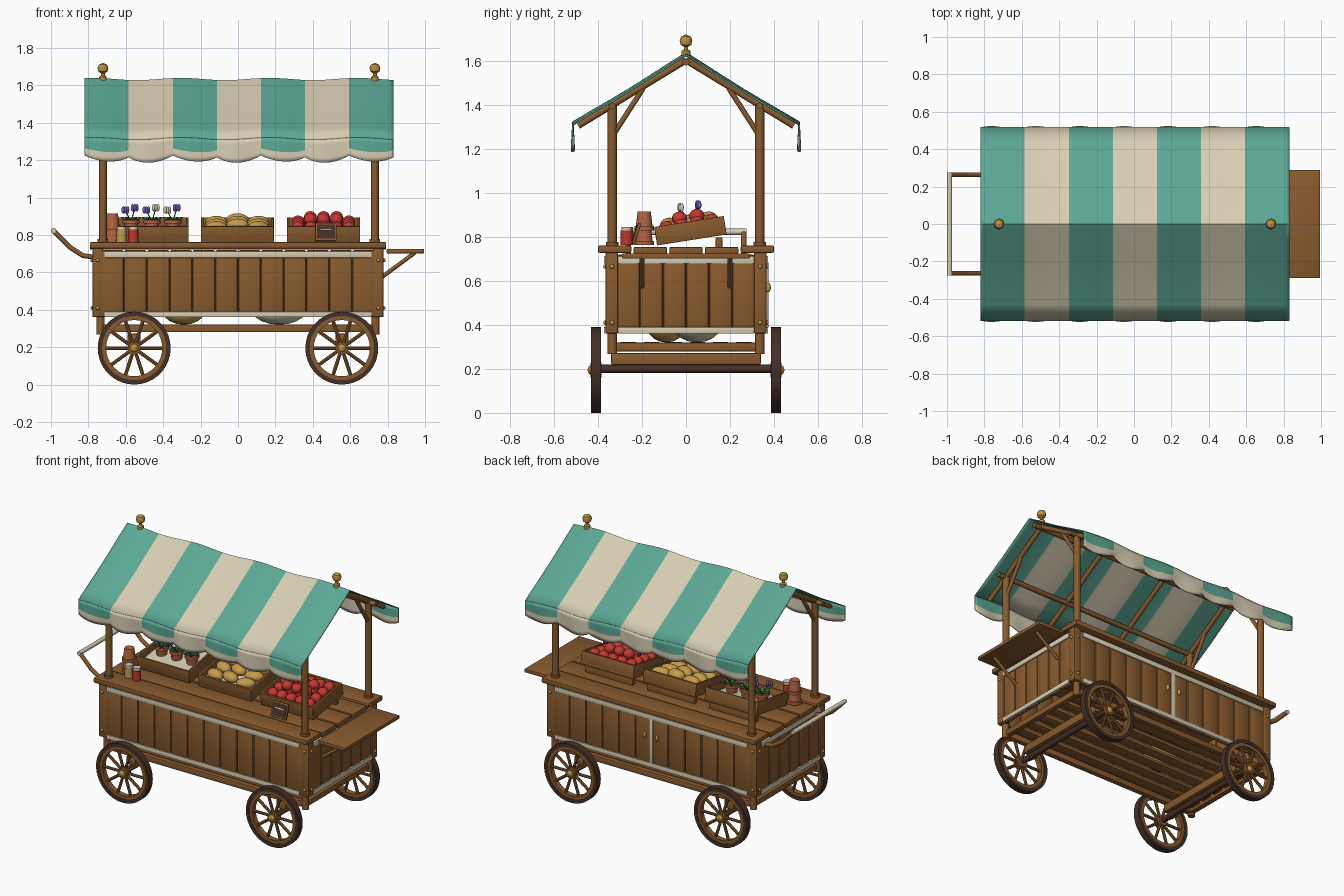
import bpy, bmesh, random
from math import sin, cos, pi, radians
from mathutils import Matrix, Vector

random.seed(4)
if "Cube" in bpy.data.objects:
    bpy.data.objects.remove(bpy.data.objects["Cube"])
made = []


def material(name, *rgb):
    m = bpy.data.materials.new(name)
    m.use_nodes = True
    m.diffuse_color = (*rgb, 1)
    m.node_tree.nodes["Principled BSDF"].inputs["Base Color"].default_value = (*rgb, 1)
    return m


wood = material("wood", .25, .105, .028)
dark = material("dark_wood", .06, .03, .02)
teal = material("teal_cloth", .107, .39, .30)
cream = material("cream", .68, .61, .45)
brass = material("brass", .50, .28, .045)
red = material("tomato_red", .55, .04, .03)
clay = material("terracotta", .45, .13, .055)
green = material("leaf_green", .03, .15, .05)
purple = material("petal_purple", .17, .10, .48)
yellow = material("squash_yellow", .56, .33, .07)


def finish(name, bm, mats, matrix=Matrix()):
    bmesh.ops.recalc_face_normals(bm, faces=bm.faces)
    me = bpy.data.meshes.new(name)
    bm.to_mesh(me)
    bm.free()
    for m in mats if isinstance(mats, list) else [mats]:
        me.materials.append(m)
    ob = bpy.data.objects.new(name, me)
    bpy.context.collection.objects.link(ob)
    ob.matrix_world = matrix
    made.append(ob)
    return ob


def box(name, loc, size, mat, bevel=.006, frame=Matrix()):
    bm = bmesh.new()
    bmesh.ops.create_cube(bm, size=1)
    bmesh.ops.scale(bm, vec=size, verts=bm.verts)
    if bevel:
        bmesh.ops.bevel(bm, geom=bm.edges[:], offset=bevel, segments=2, profile=.5, affect='EDGES')
    return finish(name, bm, mat, frame @ Matrix.Translation(loc))


def rod(name, a, b, r, mat, sides=12):
    a, b = Vector(a), Vector(b)
    bm = bmesh.new()
    bmesh.ops.create_cone(bm, cap_ends=True, segments=sides, radius1=r, radius2=r, depth=(b - a).length)
    turn = (b - a).to_track_quat('Z', 'Y').to_matrix().to_4x4()
    return finish(name, bm, mat, Matrix.Translation((a + b) / 2) @ turn)


def ball(name, loc, size, mat, turn=Matrix()):
    bm = bmesh.new()
    bmesh.ops.create_uvsphere(bm, u_segments=14, v_segments=9, radius=1)
    bmesh.ops.scale(bm, vec=size, verts=bm.verts)
    return finish(name, bm, mat, Matrix.Translation(loc) @ turn)


def lathe(name, profile, mat, matrix, sides=20, closed=False):
    bm = bmesh.new()
    rings = [[bm.verts.new((r * cos(2 * pi * i / sides), r * sin(2 * pi * i / sides), z))
              for i in range(sides)] for r, z in profile]
    pairs = list(zip(rings, rings[1:])) + ([(rings[-1], rings[0])] if closed else [])
    for p, q in pairs:
        for i in range(sides):
            j = (i + 1) % sides
            bm.faces.new((p[i], p[j], q[j], q[i]))
    if not closed:
        bm.faces.new(rings[0])
        bm.faces.new(rings[-1])
    return finish(name, bm, mat, matrix)


def ring(name, inner, outer, half, mat, matrix):
    lathe(name, [(inner, -half), (outer, -half), (outer, half), (inner, half)], mat, matrix, 36, True)


# Wheels, axles and bolsters
for x in (-.555, .555):
    rod("axle", (x, -.42, .2), (x, .42, .2), .019, dark)
    box("bolster", (x, 0, .245), (.07, .68, .054), wood)
    for s in (-1, 1):
        hub = Matrix.Translation((x, s * .409, .195)) @ Matrix.Rotation(pi / 2, 4, 'X')
        ring("tyre", .172, .195, .022, dark, hub)
        ring("wheel_rim", .15, .174, .018, wood, hub)
        rod("wheel_hub", (x, s * .385, .195), (x, s * .435, .195), .034, wood, 16)
        ball("hub_cap", (x, s * .432, .195), (.022, .015, .022), brass)
        for k in range(10):
            c, d = cos(pi * k / 5), sin(pi * k / 5)
            rod("spoke", (x + .025 * c, s * .409, .195 + .025 * d),
                (x + .157 * c, s * .409, .195 + .157 * d), .0095, wood, 8)

# Lower deck
for i in range(6):
    box("deck_slat", (0, (i - 2.5) * .105, .311), (1.44, .072, .022), wood, .004)
for s in (-1, 1):
    box("side_beam", (0, s * .335, .30), (1.44, .036, .04), wood)
    box("end_beam", (s * .727, 0, .30), (.036, .66, .04), wood)
ball("grain_sack", (-.29, -.09, .40), (.12, .09, .08), yellow)
ball("flour_sack", (.22, .05, .40), (.15, .11, .08), cream)

# Body of rounded vertical planks with cream rails
for s in (-1, 1):
    for i in range(12):
        box("side_plank", ((i - 5.5) * .122, s * .348, .54), (.122, .036, .36), wood, .014)
    for i in range(6):
        box("end_plank", (s * .752, (i - 2.5) * .105, .54), (.036, .105, .36), wood, .014)
    for z, h in ((.695, .034), (.375, .03)):
        box("side_rail", (0, s * .366, z), (1.43, .014, h), cream, .003)
        box("end_rail", (s * .771, 0, z), (.014, .62, h), cream, .003)
    for t in (-1, 1):
        box("corner_post", (s * .75, t * .337, .55), (.058, .058, .38), wood, .01)
        rod("corner_leg", (s * .735, t * .335, .268), (s * .735, t * .335, .4), .022, wood)
        for z in (.41, .665):
            ball("side_bolt", (s * .75, t * .368, z), (.01, .008, .01), brass)
            ball("end_bolt", (s * .781, t * .337, z), (.008, .01, .01), brass)
    ball("door_pull", (s * .045, .372, .57), (.01, .014, .022), brass)
box("door_strip", (0, .367, .535), (.03, .014, .3), cream, .003)

# Counter top
for i in range(5):
    edge = i in (0, 4)
    box("counter_plank", (0, (i - 2) * .162, .744 if edge else .738), (1.585, .152, .034), wood, .008)

# Folding side shelf with braces
box("side_shelf", (.895, 0, .713), (.2, .58, .024), wood, .005)
for s in (-1, 1):
    rod("shelf_brace", (.77, s * .2, .575), (.945, s * .2, .705), .011, wood)
    # Push handle arms
    path = [(-.76, .68), (-.83, .69), (-.90, .735), (-.985, .82)]
    for (x0, z0), (x1, z1) in zip(path, path[1:]):
        rod("handle_arm", (x0, s * .263, z0), (x1, s * .263, z1), .013, wood)
        ball("handle_joint", (x1, s * .263, z1), (.013, .013, .013), wood)
rod("handle_grip", (-.986, -.276, .823), (-.986, .276, .823), .014, cream)

# Canopy frame
for x in (-.722, .732):
    for s in (-1, 1):
        rod("canopy_post", (x, s * .335, .75), (x, s * .335, 1.405), .021, wood)
        rod("post_collar", (x, s * .335, .76), (x, s * .335, .777), .028, wood)
        rod("canopy_brace", (x, s * .33, 1.265), (x, s * .195, 1.475), .012, wood)
    lathe("finial", [(.02, 1.62), (.02, 1.645), (.01, 1.652), (.01, 1.664), (.024, 1.673), (.029, 1.692),
                     (.022, 1.71), (.004, 1.719)], brass, Matrix.Translation((x, 0, 0)), 16)
for s in (-1, 1):
    for x in (-.722, -.24, .25, .732):
        rod("rafter", (x, 0, 1.603), (x, s * .49, 1.305), .015, wood)
    rod("eave_beam", (-.78, s * .335, 1.395), (.79, s * .335, 1.395), .015, wood)
rod("ridge_beam", (-.78, 0, 1.595), (.79, 0, 1.595), .016, wood)


def cloth(name, cols, rows, place, paint):
    """Striped sheet: place maps (u, v) to a point, paint picks the material slot."""
    bm = bmesh.new()
    grid = [[bm.verts.new(place(i / cols, j / rows)) for j in range(rows + 1)] for i in range(cols + 1)]
    for i in range(cols):
        for j in range(rows):
            f = bm.faces.new((grid[i][j], grid[i + 1][j], grid[i + 1][j + 1], grid[i][j + 1]))
            f.material_index = paint(int(i * 7 / cols), j / rows)
    ob = finish(name, bm, [teal, cream])
    mod = ob.modifiers.new("thickness", 'SOLIDIFY')
    mod.thickness, mod.offset = .007, 0


def wave(u):
    return .006 * sin(u * 7 * pi + 1)


# Striped awning and scalloped valances
cloth("awning", 84, 12,
      lambda u, v: (-.82 + 1.65 * u, (v - .5) * 1.03,
                    1.63 - .315 * abs(2 * v - 1) + wave(u) - .006 * sin(2 * pi * v) ** 2),
      lambda stripe, v: stripe % 2)
for s in (-1, 1):
    cloth("valance", 84, 5,
          lambda u, v: (-.82 + 1.65 * u, s * (.514 + .006 * sin(u * 14 * pi) * v),
                        1.315 + wave(u) - v * (.095 + .03 * abs(sin(u * 7 * pi)) ** .8)),
          lambda stripe, v: 1 if v > .55 else stripe % 2)

# Tilted display crates
W, D, H = .39, .32, .085
for n, x in enumerate((-.46, -.003, .457)):
    f = Matrix.Translation((x, .02, .828)) @ Matrix.Rotation(radians(9), 4, 'X')
    box("crate_floor", (0, 0, -.034), (W, D, .014), wood, 0, f)
    box("crate_liner", (0, 0, -.005), (W - .03, D - .03, .006), cream, 0, f)
    box("crate_riser", (x, .15, .772), (W - .04, .03, .05), wood, .004)
    for s in (-1, 1):
        box("crate_wall", (0, s * (D / 2 - .007), 0), (W, .014, H), wood, .003, f)
        box("crate_end", (s * (W / 2 - .007), 0, 0), (.014, D - .02, H), wood, .003, f)
    if n == 0:
        # Potted flowers
        for k in (-1, 0, 1):
            p = f @ Vector((k * .112, -.01, 0))
            lathe("flower_pot", [(.03, -.02), (.038, .035), (.046, .035), (.046, .053), (.036, .053)],
                  clay, Matrix.Translation(p))
            for j in range(6):
                a = j * pi / 3 + k
                ball("leaf", p + Vector((.03 * cos(a), .03 * sin(a), .058)), (.026, .012, .007), green,
                     Matrix.Rotation(a, 4, 'Z') @ Matrix.Rotation(-.4, 4, 'Y'))
            for j in range(2):
                top = p + Vector((.05 * j - .03, .08 * j - .035, .103 + .012 * j))
                rod("stem", p + Vector((0, 0, .045)), top, .003, green, 6)
                petal = cream if j + k == 1 else purple
                for d in (-.012, 0, .012):
                    ball("petal", top + Vector((d, d / 2, .004)), (.009, .009, .02), petal)
    elif n == 1:
        # Squashes
        for i in range(3):
            for j in range(3):
                p = f @ Vector(((i - 1) * .113, (j - 1) * .09, .026 + .014 * (i == 1)))
                ball("squash", p, (.062, .04, .034), yellow, Matrix.Rotation(random.uniform(-.5, .5), 4, 'Z'))
    else:
        # Tomatoes
        for i in range(5):
            for j in range(4):
                ball("tomato", f @ Vector(((i - 2) * .068, (j - 1.5) * .07, .028)), (.035, .035, .032), red)
        for i in range(3):
            for j in range(2):
                ball("top_tomato", f @ Vector(((i - 1) * .07, (j - .5) * .08, .062)), (.035, .035, .032), red)

# Price sign leaning on the counter
f = Matrix.Translation((.47, -.225, .815)) @ Matrix.Rotation(radians(-18), 4, 'X')
box("sign_frame", (0, 0, 0), (.115, .014, .1), wood, .003, f)
box("sign_slate", (0, -.008, 0), (.095, .006, .078), dark, 0, f)
box("sign_mark", (0, -.0115, .01), (.06, .003, .006), cream, 0, f)

# Stacked pots and preserve jars
pot = [(.036, 0), (.028, .055), (.028, .07)]
for k in (0, 1):
    lathe("stacked_pot", [(.045, 0), (.045, .02), (.038, .02), (.03, .085)], clay,
          Matrix.Translation((-.672, -.19, .762 + .068 * k)))
for x, y, m in ((-.622, -.265, yellow), (-.56, -.27, red)):
    rod("jar", (x, y, .762), (x, y, .828), .027, m, 16)
    rod("jar_lid", (x, y, .828), (x, y, .845), .024, cream, 16)

# Smooth shading with sharp edges kept
bpy.ops.object.select_all(action='DESELECT')
for ob in made:
    ob.select_set(True)
bpy.context.view_layer.objects.active = made[0]
bpy.ops.object.shade_smooth_by_angle(angle=radians(40))
